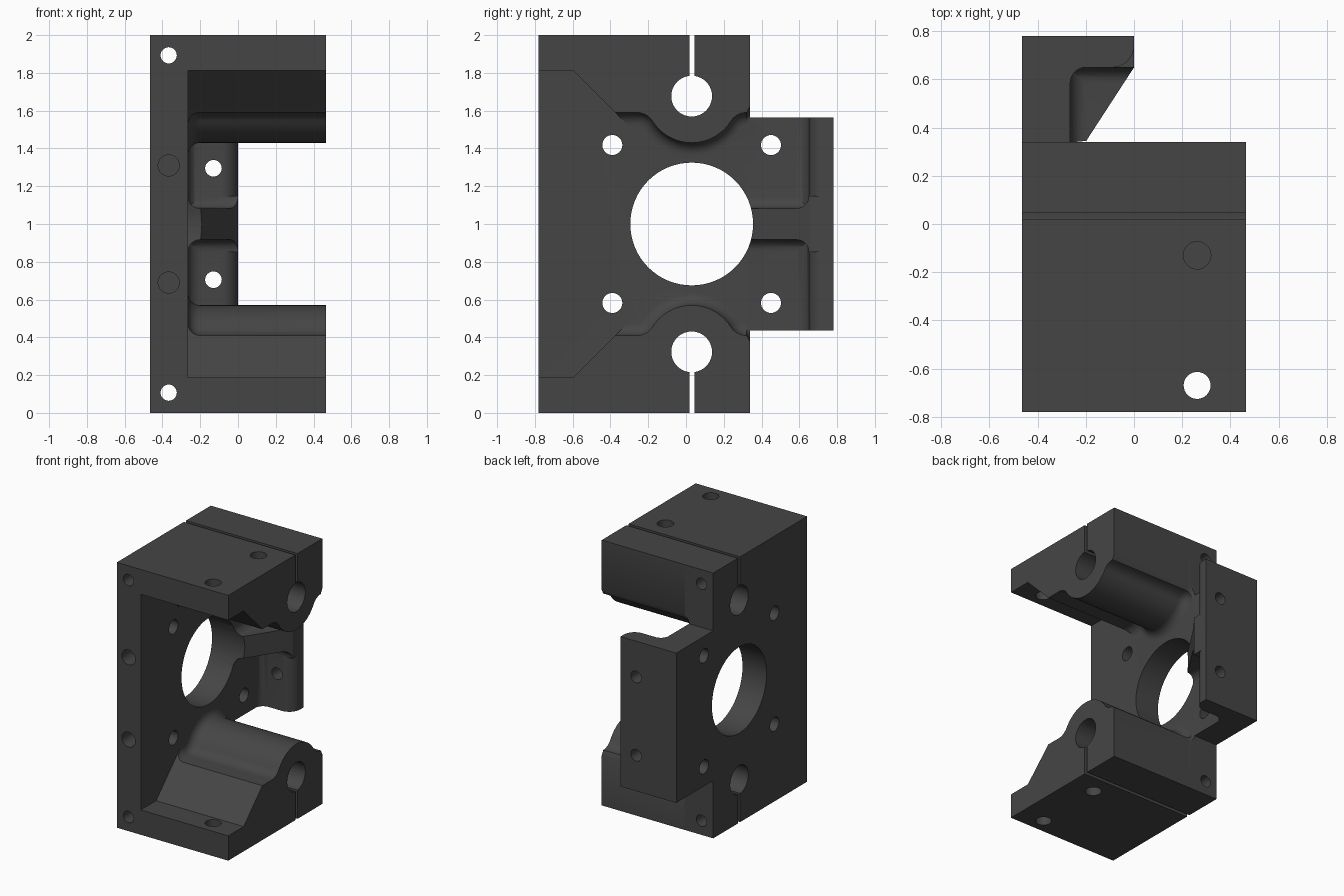
import bpy, bmesh, math

if "Cube" in bpy.data.objects:
    bpy.data.objects.remove(bpy.data.objects["Cube"])

metal = bpy.data.materials.new("dark grey metal")
metal.diffuse_color = (0.06, 0.06, 0.06, 1)
metal.use_nodes = True
metal.node_tree.nodes["Principled BSDF"].inputs["Base Color"].default_value = metal.diffuse_color


def finish(name, bm):
    bmesh.ops.recalc_face_normals(bm, faces=bm.faces[:])
    me = bpy.data.meshes.new(name)
    bm.to_mesh(me)
    bm.free()
    me.materials.append(metal)
    ob = bpy.data.objects.new(name, me)
    bpy.context.collection.objects.link(ob)
    return ob


def loft(name, rings):
    bm = bmesh.new()
    vs = [[bm.verts.new(p) for p in r] for r in rings]
    n = len(vs[0])
    for a, b in zip(vs, vs[1:]):
        for i in range(n):
            j = (i + 1) % n
            bm.faces.new((a[i], a[j], b[j], b[i]))
    bm.faces.new(vs[0])
    bm.faces.new(vs[-1])
    return finish(name, bm)


def prism(name, pts, axis, a, b):
    put = {'x': lambda p, q, t: (t, p, q),
           'y': lambda p, q, t: (p, t, q),
           'z': lambda p, q, t: (p, q, t)}[axis]
    return loft(name, [[put(p, q, t) for p, q in pts] for t in (a, b)])


def rect(p0, p1, q0, q1):
    return [(p0, q0), (p1, q0), (p1, q1), (p0, q1)]


def arc(cp, cq, r, a0, a1, n):
    return [(cp + r * math.cos(math.radians(a0 + (a1 - a0) * i / n)),
             cq + r * math.sin(math.radians(a0 + (a1 - a0) * i / n)))
            for i in range(n + 1)]


def drill(axis, p, q, r, a, b, n=32):
    return prism("drill", arc(p, q, r, 0, 360 * (n - 1) / n, n - 1), axis, a, b)


def combine(target, other, op):
    mod = target.modifiers.new(op, 'BOOLEAN')
    mod.operation, mod.solver, mod.object = op, 'EXACT', other
    bpy.context.view_layer.objects.active = target
    bpy.ops.object.modifier_apply(modifier=mod.name)
    bpy.data.objects.remove(other)


FACE = -0.265   # inner face of the plate
F = 0.065       # fillet radius

# upright plate
body = prism("motor_bracket", rect(-0.78, 0.34, 0, 2), 'x', -0.465, FACE)

# rear wing with a rounded inner corner and rounded edge
wing = [(-0.465, 0.30), (FACE, 0.30)]
wing += arc(FACE + F, 0.65 - F, F, 180, 90, 8)
wing += arc(-0.09, 0.74, 0.09, -90, 0, 10)
wing += [(0, 0.78), (-0.465, 0.78)]
combine(body, prism("wing", wing, 'z', 0.435, 1.565), 'UNION')


# clamp arm section, grown by d where it blends into the plate
def arm_section(d):
    cy, cz, r, k, flat = 0.03, 0.325, 0.245, 0.10, 0.41
    rise = flat + k - cz
    dy = math.sqrt((r + k) ** 2 - rise ** 2)
    phi = math.degrees(math.atan2(dy, rise))
    pts = [(-0.78, 0), (-0.78, 0.187), (-0.597, 0.187), (-0.374 + d, flat + d)]
    pts += arc(cy - dy, flat + k, k - d, -90, -90 + phi, 8)
    pts += arc(cy, cz, r + d, 90 + phi, 90 - phi, 24)[1:-1]
    pts += arc(cy + dy, flat + k, k - d, -90 - phi, -90, 8)
    return pts + [(0.34, 0.375 + d), (0.34, 0)]


steps = [(-0.40, F)]
for i in range(9):
    t = F * (1 - math.cos(math.pi / 2 * i / 8))
    steps.append((FACE + t, F - math.sqrt(max(0, F * F - (F - t) ** 2))))
steps.append((0.465, 0))

for upper in (False, True):
    rings = [[(x, y, 2 - z if upper else z) for y, z in arm_section(d)]
             for x, d in steps]
    combine(body, loft("clamp_arm", rings), 'UNION')

# gusset rib, flared into the wing wall and the plate, with a sloped face
H = 0.083
side = [(0.30, H)] + arc(0.65 - F, H + F, F, -90, 0, 8) + [(0.74, H + F)]
side = [(y, 1 + h) for y, h in side] + [(y, 1 - h) for y, h in reversed(side)]
rib = prism("rib", side, 'x', -0.35, 0)
foot = [(-0.35, H + F)] + arc(FACE + F, H + F, F, 180, 270, 8)
foot = [(x, 1 + h) for x, h in foot] + [(x, 1 - h) for x, h in reversed(foot)]
combine(rib, prism("foot", foot, 'y', 0.325, 0.68), 'UNION')
slope = [(-0.26, 0.25), (0, 0.65), (0.1, 0.65), (0.1, 0.25)]
combine(rib, prism("slope", slope, 'z', 0.7, 1.3), 'DIFFERENCE')
combine(body, rib, 'UNION')

# large centre bore
cuts = [drill('x', 0.03, 1, 0.325, -1, 1, 64)]
for s in (-1, 1):
    def z(h):
        return 1 + s * h
    # rod clamp bores and slots
    cuts.append(drill('x', 0.03, z(0.677), 0.108, -1, 1, 40))
    cuts.append(prism("slot", rect(0.019, 0.046, *sorted((z(0.677), z(1.1)))), 'x', -1, 1))
    # mounting holes in the plate
    for y in (-0.39, 0.45):
        cuts.append(drill('x', y, z(0.418), 0.053, -1, 0))
    # wing holes, long edge holes and blind front holes
    cuts.append(drill('y', -0.13, z(0.295), 0.044, 0.5, 1))
    cuts.append(drill('y', -0.367, z(0.893), 0.043, -1, 1))
    cuts.append(drill('y', -0.367, z(0.31), 0.056, -1, -0.5))
    # vertical holes in the arms
    cuts.append(drill('z', 0.262, -0.67, 0.056, *sorted((z(0.75), z(1.1)))))
    cuts.append(drill('z', 0.262, -0.13, 0.057, *sorted((z(0.75), z(1.1)))))
for c in cuts:
    combine(body, c, 'DIFFERENCE')

# smooth the curved faces, keep machined edges sharp
bpy.ops.object.select_all(action='DESELECT')
body.select_set(True)
bpy.context.view_layer.objects.active = body
bpy.ops.object.shade_smooth_by_angle(angle=math.radians(30))
